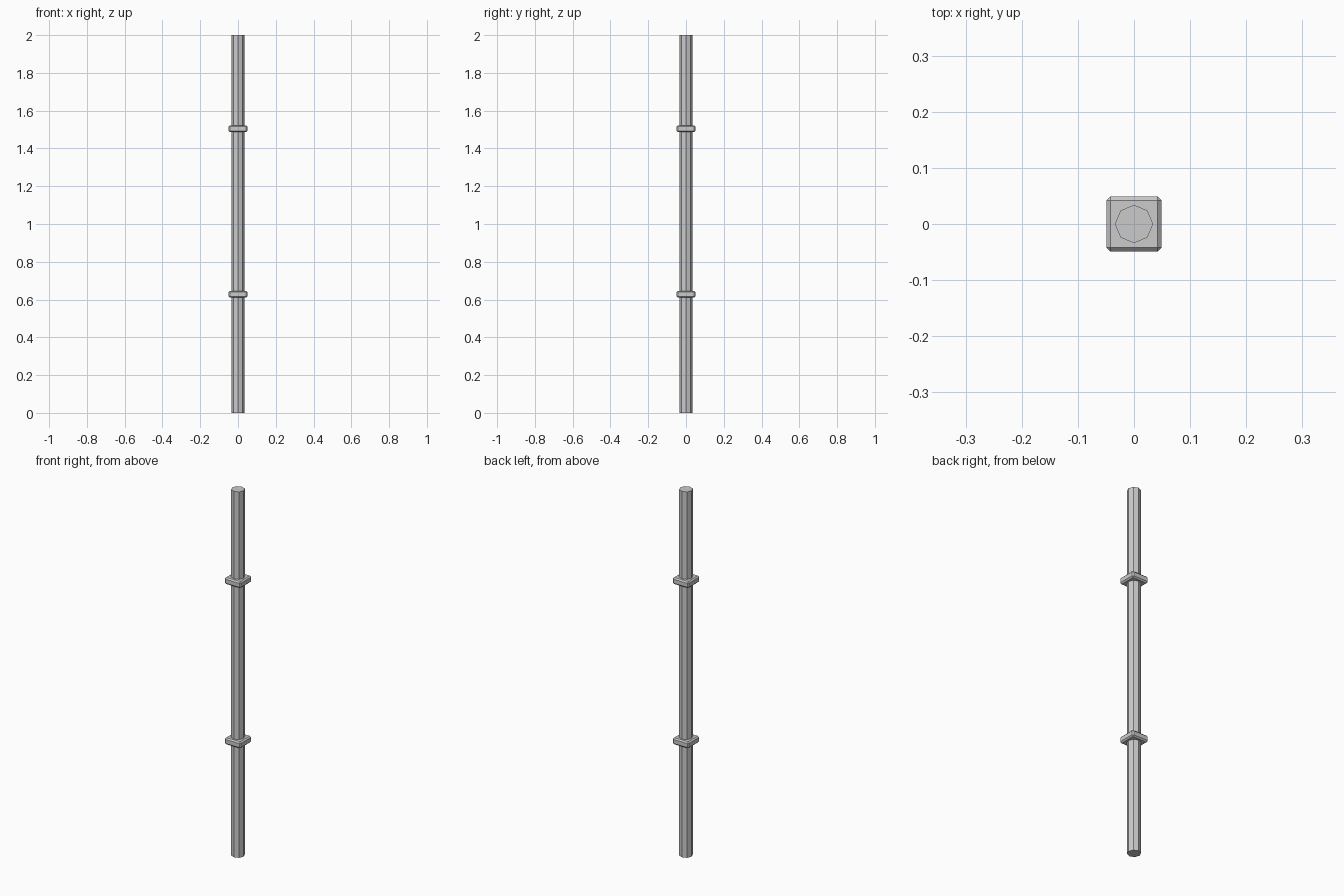
import bpy

if "Cube" in bpy.data.objects:
    bpy.data.objects.remove(bpy.data.objects["Cube"])

# Octagonal pole, corners on the axes
bpy.ops.mesh.primitive_cylinder_add(vertices=8, radius=0.034, depth=2.0, location=(0, 0, 1.0))
bpy.context.object.name = "pole"


def collar(name, z):
    """Square clamp plate with chamfered edges."""
    bpy.ops.mesh.primitive_cube_add(size=1, location=(0, 0, z))
    ob = bpy.context.object
    ob.name = name
    ob.scale = (0.098, 0.098, 0.036)
    bpy.ops.object.transform_apply(location=False, rotation=False, scale=True)
    bevel = ob.modifiers.new("chamfer", 'BEVEL')
    bevel.width = 0.007
    bevel.segments = 1


# Two collars around the pole
collar("lower_collar", 0.628)
collar("upper_collar", 1.504)
